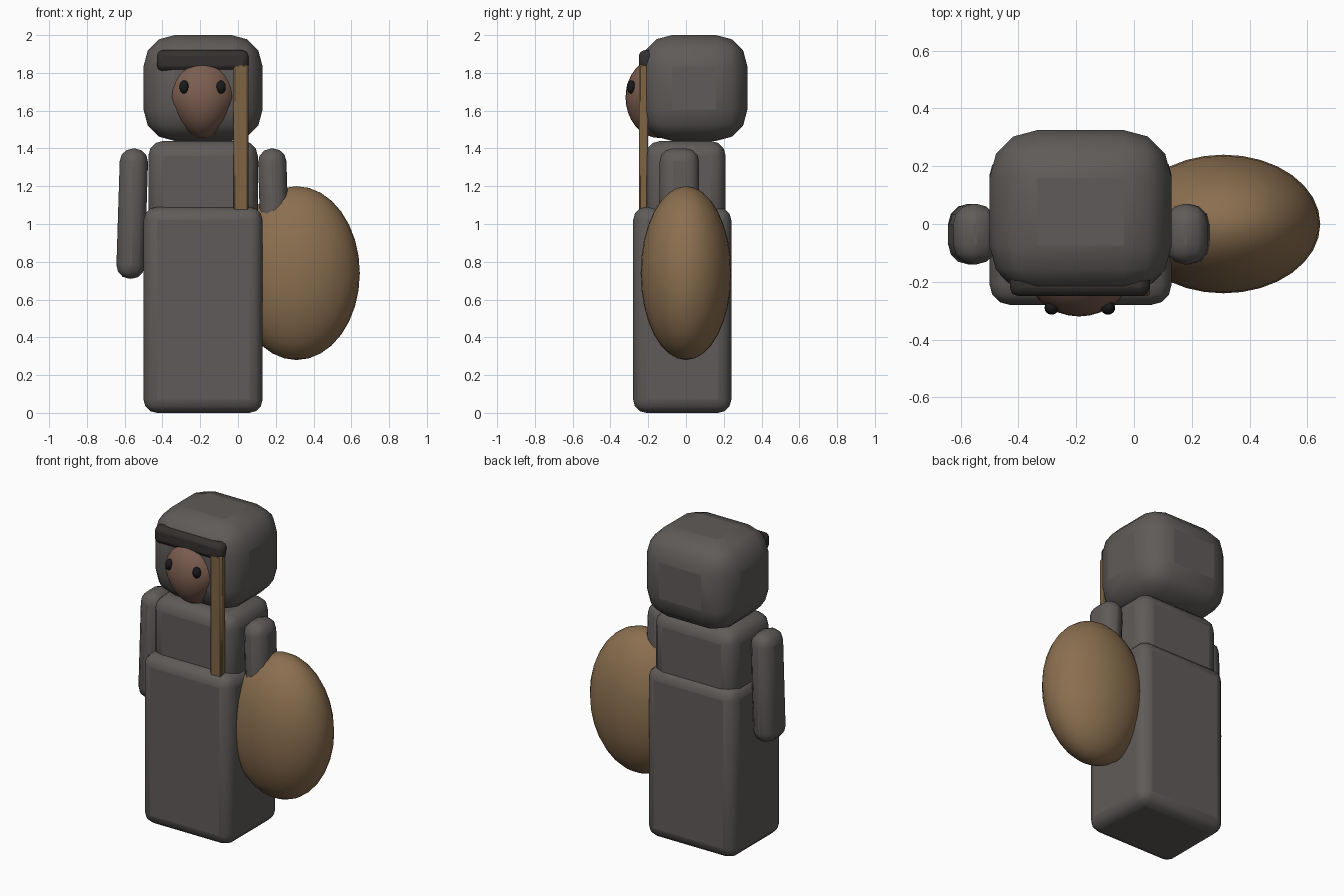
import bpy, math
from mathutils import Vector

if "Cube" in bpy.data.objects:
    bpy.data.objects.remove(bpy.data.objects["Cube"])

CX = -0.185  # the figure's own centre line


def material(name, rgb):
    m = bpy.data.materials.new(name)
    m.diffuse_color = (*rgb, 1)
    m.use_nodes = True
    m.node_tree.nodes["Principled BSDF"].inputs["Base Color"].default_value = m.diffuse_color
    return m


CLOTH = material("grey_cloth", (0.115, 0.105, 0.10))
DARK = material("dark_cloth", (0.035, 0.03, 0.028))
SKIN = material("skin", (0.20, 0.11, 0.08))
TAN = material("tan", (0.26, 0.16, 0.08))
WOOD = material("wood", (0.21, 0.13, 0.06))
BLACK = material("black", (0.01, 0.01, 0.01))


def rounded_box(name, lo, hi, bevel, segments, mat, rot=(0, 0, 0)):
    lo, hi = Vector(lo), Vector(hi)
    bpy.ops.mesh.primitive_cube_add(size=1, location=(lo + hi) / 2)
    o = bpy.context.object
    o.name = name
    o.scale = hi - lo
    bpy.ops.object.transform_apply(location=False, rotation=False, scale=True)
    o.rotation_euler = [math.radians(a) for a in rot]
    b = o.modifiers.new("bevel", 'BEVEL')
    b.width, b.segments = bevel, segments
    o.data.materials.append(mat)
    bpy.ops.object.shade_smooth_by_angle(angle=math.radians(25))
    return o


def ellipsoid(name, centre, radii, mat, segments=32, rings=16):
    bpy.ops.mesh.primitive_uv_sphere_add(segments=segments, ring_count=rings, radius=1, location=centre)
    o = bpy.context.object
    o.name = name
    o.scale = radii
    bpy.ops.object.transform_apply(location=False, rotation=False, scale=True)
    o.data.materials.append(mat)
    bpy.ops.object.shade_smooth()
    return o


# Robe, chest and hood
rounded_box("robe", (-0.5, -0.28, 0.0), (0.13, 0.24, 1.09), 0.07, 3, CLOTH)
rounded_box("chest", (-0.475, -0.215, 0.98), (0.105, 0.21, 1.44), 0.08, 3, CLOTH)
rounded_box("hood", (-0.5, -0.24, 1.44), (0.13, 0.325, 2.0), 0.165, 3, CLOTH)

# Arms, leaning slightly outwards
for side, label in ((-1, "left"), (1, "right")):
    x = CX + side * 0.375
    rounded_box(label + "_arm", (x - 0.075, -0.14, 0.71), (x + 0.075, 0.07, 1.40),
                0.07, 3, CLOTH, rot=(0, -side * 1.8, 0))

# Egg-shaped face, narrowing to the chin
face = ellipsoid("face", (-0.19, -0.14, 1.67), (0.19, 0.18, 0.215), SKIN)
for v in face.data.vertices:
    if v.co.z < 0:
        v.co.x *= 1 + 1.2 * v.co.z
for x in (-0.285, -0.09):
    ellipsoid("eye", (x, -0.29, 1.725), (0.025, 0.024, 0.035), BLACK, 16, 8)

# Dark hood lining above the face
rounded_box("hood_brow", (-0.43, -0.25, 1.81), (0.055, -0.16, 1.92), 0.03, 2, DARK)

# Wooden strip at the chest and the big sack
rounded_box("staff", (-0.025, -0.25, 1.06), (0.055, -0.20, 1.845), 0.008, 1, WOOD)
ellipsoid("sack", (0.31, 0, 0.74), (0.335, 0.24, 0.46), TAN)
